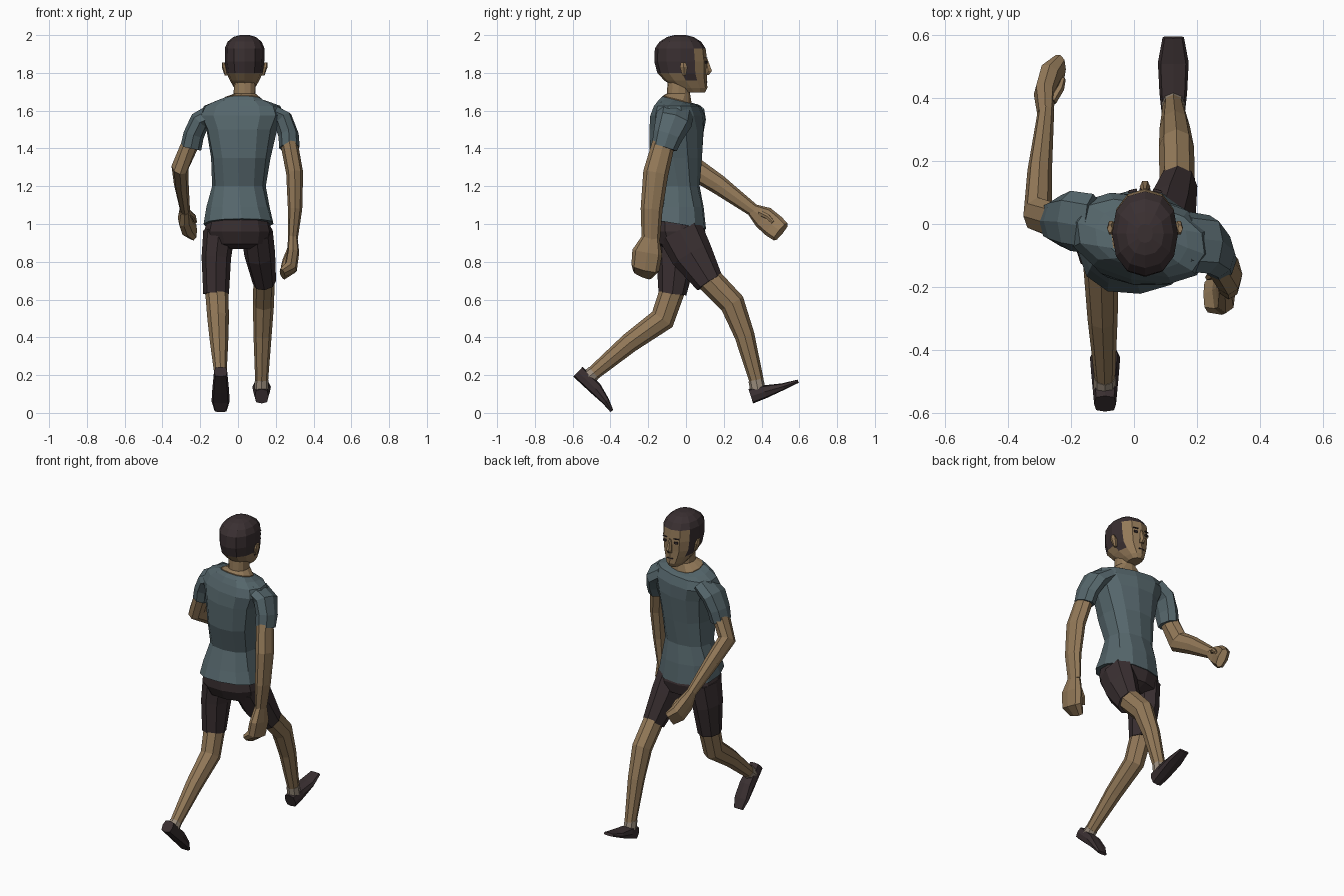
import bpy
import bmesh
import math
from mathutils import Vector

if "Cube" in bpy.data.objects:
    bpy.data.objects.remove(bpy.data.objects["Cube"], do_unlink=True)


def make_material(name, red, green, blue):
    material = bpy.data.materials.new(name)
    material.use_nodes = True
    colour = (red, green, blue, 1)
    material.diffuse_color = colour
    for node in material.node_tree.nodes:
        if node.type == 'BSDF_PRINCIPLED':
            node.inputs["Base Color"].default_value = colour
    return material


skin = make_material("brown_skin", .29, .19, .098)
cloth = make_material("slate_cloth", .09, .132, .147)
dark = make_material("dark_brown", .042, .029, .031)
sock = make_material("pale_sock", .32, .26, .2)


def frames(rings, level, slopes):
    """Yield the centre and two scaled axes of every cross-section."""
    centres = [Vector(ring[:3]) for ring in rings]
    for index, ring in enumerate(rings):
        if level:
            twist = math.radians(ring[5]) if len(ring) > 5 else 0
            side = Vector((math.cos(twist), math.sin(twist), 0))
            depth = Vector((-side.y, side.x, -slopes.get(index, 0)))
        else:
            tangent = Vector()
            if index > 0:
                tangent += (centres[index] - centres[index - 1]).normalized()
            if index < len(rings) - 1:
                tangent += (centres[index + 1] - centres[index]).normalized()
            tangent.normalize()
            across = Vector((1, 0, 0))
            side = (across - tangent * across.dot(tangent)).normalized()
            depth = tangent.cross(side)
        yield centres[index], side * ring[3], depth * ring[4]


def loft(name, materials, rings, sides=8, power=1.0, level=False, slopes={}, rule=None):
    """Skin a row of rings (x, y, z, half width, half depth, twist)."""
    def squarish(value):
        return math.copysign(abs(value) ** power, value) if abs(value) > 1e-6 else 0

    bm = bmesh.new()
    loops = []
    for centre, side, depth in frames(rings, level, slopes):
        loop = []
        for step in range(sides):
            angle = math.tau * step / sides
            offset = side * squarish(math.cos(angle)) + depth * squarish(math.sin(angle))
            loop.append(bm.verts.new(centre + offset))
        loops.append(loop)
    for lower, upper in zip(loops, loops[1:]):
        for step in range(sides):
            after = (step + 1) % sides
            bm.faces.new((lower[step], lower[after], upper[after], upper[step]))
    bm.faces.new(loops[0])
    bm.faces.new(loops[-1])
    bmesh.ops.recalc_face_normals(bm, faces=bm.faces)
    if rule:
        for face in bm.faces:
            face.material_index = rule(face.calc_center_median())
    mesh = bpy.data.meshes.new(name)
    bm.to_mesh(mesh)
    bm.free()
    for material in materials:
        mesh.materials.append(material)
    thing = bpy.data.objects.new(name, mesh)
    bpy.context.scene.collection.objects.link(thing)


def plate(name, location, size, turn=0.0):
    """Thin painted detail on the face."""
    bpy.ops.mesh.primitive_cube_add(size=1, location=location, rotation=(0, 0, turn))
    thing = bpy.context.object
    thing.name = name
    thing.scale = size
    thing.data.materials.append(dark)


# Shirt body, twisting from hips to shoulders, with sloped hem and neckline
loft("shirt", [cloth], [
    (.003, -.058, 1.0, .186, .165, 6), (0, -.052, 1.09, .168, .146, 5),
    (.005, -.042, 1.2, .142, .114), (.015, -.055, 1.35, .158, .14, -5),
    (.02, -.05, 1.5, .19, .144, -10), (.02, -.045, 1.575, .228, .134, -13),
    (.022, -.045, 1.625, .208, .112, -14), (.024, -.045, 1.645, .15, .096, -12),
    (.027, -.045, 1.658, .106, .08, -8),
], sides=12, power=.85, level=True, slopes={0: .17, 7: .12, 8: .25})

# Sleeves running out of the shoulders
loft("sleeve_right", [cloth], [
    (.165, -.055, 1.59, .05, .098), (.24, -.065, 1.545, .055, .098),
    (.268, -.095, 1.47, .054, .08), (.272, -.115, 1.405, .055, .068)])
loft("sleeve_left", [cloth], [
    (-.13, 0, 1.59, .05, .098), (-.202, .01, 1.545, .055, .096),
    (-.235, .01, 1.47, .055, .08), (-.25, .01, 1.4, .056, .068)])

# Bare arms: one hanging back, one bent forward
loft("arm_right", [skin], [
    (.27, -.118, 1.43, .046, .06), (.3, -.16, 1.27, .045, .067),
    (.302, -.182, 1.08, .038, .058), (.29, -.186, .92, .026, .049)])
loft("hand_right", [skin], [
    (.29, -.186, .93, .025, .046), (.292, -.205, .85, .032, .08),
    (.28, -.215, .77, .036, .076), (.235, -.23, .735, .022, .056)], power=.75)
loft("thumb_right", [skin], [
    (.275, -.165, .87, .014, .018), (.25, -.16, .81, .014, .016),
    (.235, -.17, .77, .009, .01)], sides=6)
loft("arm_left", [skin], [
    (-.25, .01, 1.43, .047, .058), (-.307, .03, 1.3, .046, .066),
    (-.3, .17, 1.21, .039, .052), (-.28, .36, 1.07, .026, .034)])
loft("hand_left", [skin], [
    (-.282, .35, 1.075, .026, .034), (-.285, .41, 1.035, .034, .062),
    (-.268, .465, .988, .036, .064), (-.235, .502, .958, .022, .058)], power=.75)
loft("thumb_left", [skin], [
    (-.26, .39, 1.06, .014, .016), (-.235, .43, 1.04, .013, .015),
    (-.225, .46, 1.01, .008, .01)], sides=6)

# Shorts: pelvis and two legs
loft("shorts_pelvis", [dark], [
    (0, -.055, 1.06, .155, .135, 6), (0, -.045, .96, .18, .148, 6),
    (.005, -.035, .895, .16, .125, 6), (.01, -.03, .868, .08, .07, 6)],
    sides=12, power=.85, level=True)
loft("shorts_leg_front", [dark], [
    (.1, -.03, .96, .084, .12), (.115, .03, .84, .082, .112),
    (.14, .125, .69, .062, .076)])
loft("shorts_leg_rear", [dark], [
    (-.1, -.04, .96, .084, .12), (-.115, -.052, .82, .078, .105),
    (-.116, -.072, .63, .068, .074)])

# Bare legs, striding
loft("leg_front", [skin], [
    (.138, .115, .715, .056, .069), (.135, .245, .58, .056, .067),
    (.13, .31, .41, .048, .053), (.125, .375, .165, .034, .038)])
loft("leg_rear", [skin], [
    (-.113, -.068, .66, .062, .067), (-.105, -.125, .495, .057, .067),
    (-.1, -.3, .37, .048, .053), (-.093, -.49, .21, .033, .038)])

# Socks and shoes
loft("sock_front", [sock], [(.125, .37, .175, .036, .04), (.125, .38, .125, .038, .041)])
loft("sock_rear", [sock], [(-.093, -.488, .212, .035, .04), (-.093, -.53, .178, .037, .041)])
loft("shoe_front", [dark], [
    (.125, .343, .088, .036, .04), (.125, .417, .112, .044, .035),
    (.125, .514, .139, .049, .018), (.125, .594, .168, .034, .009)], power=.6)
loft("shoe_rear", [dark], [
    (-.092, -.572, .218, .035, .036), (-.092, -.477, .127, .044, .034),
    (-.092, -.425, .062, .048, .02), (-.092, -.393, .01, .032, .009)], power=.6)

# Neck and open collar
loft("neck", [skin], [
    (.027, -.045, 1.645, .1, .076, -8), (.027, -.045, 1.663, .1, .075, -8),
    (.035, -.04, 1.69, .058, .061), (.035, -.035, 1.8, .055, .06)],
    sides=12, power=.85, level=True, slopes={0: .25, 1: .25})


# Head with a short haircut and sideburns
def hair_rule(point):
    sideburn = point.z > 1.76 and 0 < point.y < .05
    return int(point.z > 1.93 or sideburn or (point.z > 1.8 and point.y < .05))


middle = .035
profile = [  # height, back, front, half width
    (1.695, -.01, .1, .036), (1.72, -.06, .113, .055), (1.76, -.115, .111, .078),
    (1.8, -.152, .11, .096), (1.86, -.168, .112, .104), (1.93, -.165, .104, .105),
    (1.965, -.14, .08, .09), (1.99, -.1, .04, .06), (2, -.06, 0, .025)]
loft("head", [skin, dark],
     [(middle, (back + front) / 2, height, width, (front - back) / 2)
      for height, back, front, width in profile],
     sides=12, power=.9, level=True, rule=hair_rule)

# Nose, ears and painted features
loft("nose", [skin], [
    (middle, .105, 1.875, .008, .01), (middle, .118, 1.81, .017, .022),
    (middle, .11, 1.79, .014, .014)], sides=6, level=True)
for side, label in ((1, "right"), (-1, "left")):
    loft("ear_" + label, [skin], [
        (middle + side * .095, -.01, 1.785, .01, .01),
        (middle + side * .108, -.012, 1.83, .013, .024),
        (middle + side * .112, -.015, 1.855, .008, .014)], sides=6, level=True)
    plate("eye_" + label, (middle + side * .04, .106, 1.856), (.022, .008, .012), -side * .25)
    plate("brow_" + label, (middle + side * .04, .105, 1.88), (.03, .008, .004), -side * .25)
plate("mouth", (middle, .109, 1.752), (.036, .008, .005))
